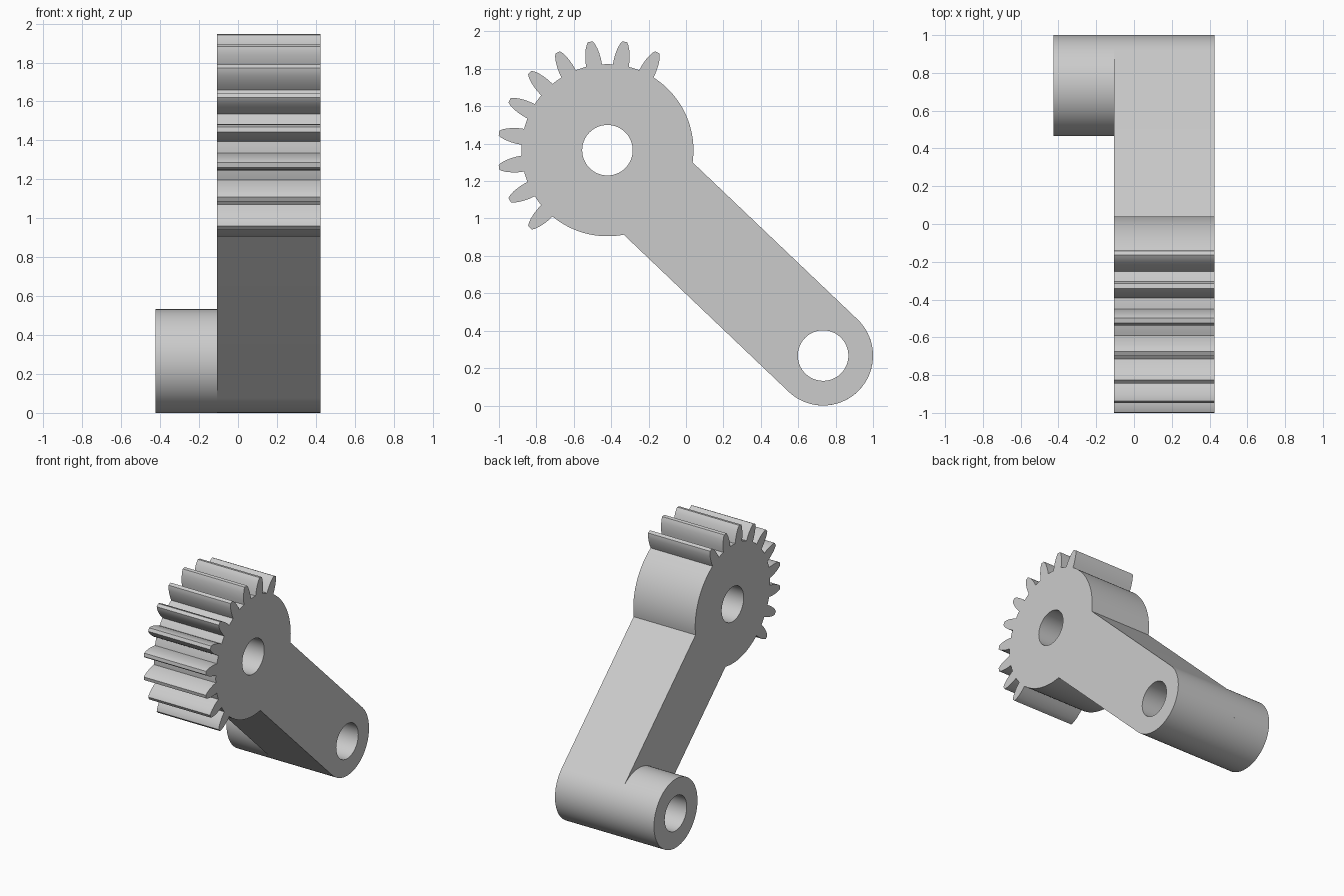
import bpy, bmesh
from math import sin, cos, asin, atan2, radians, pi, hypot, tau

if "Cube" in bpy.data.objects:
    bpy.data.objects.remove(bpy.data.objects["Cube"])

metal = bpy.data.materials.new("light grey")
metal.use_nodes = True
GREY = (0.6, 0.6, 0.6, 1)
metal.diffuse_color = GREY
metal.node_tree.nodes["Principled BSDF"].inputs["Base Color"].default_value = GREY

# Main dimensions, in the y-z plane
GEAR, END = (-0.42, 1.365), (0.733, 0.267)
ROOT_R, END_R, BORE_R = 0.46, 0.267, 0.135
BACK, MID, FRONT = -0.425, -0.107, 0.425
# Tooth profile: radius and half width from root to tip
TOOTH = [(0.46, 0.043), (0.49, 0.042), (0.52, 0.038),
         (0.55, 0.031), (0.573, 0.022), (0.587, 0.013)]


def arc(centre, radius, start, end, steps):
    return [(centre[0] + radius * cos(start + (end - start) * i / steps),
             centre[1] + radius * sin(start + (end - start) * i / steps))
            for i in range(steps + 1)]


def circle(centre, radius, steps=72):
    return arc(centre, radius, 0, tau, steps)[:-1]


def tooth(angle):
    side = [(r, asin(w / r)) for r, w in TOOTH]
    flanks = [(r, -t) for r, t in side] + [(r, t) for r, t in reversed(side)]
    return [(GEAR[0] + r * cos(angle + t), GEAR[1] + r * sin(angle + t))
            for r, t in flanks]


def extruded(name, loops, x0, x1):
    """Fill an outline with holes and extrude it along x."""
    bm = bmesh.new()
    for loop in loops:
        verts = [bm.verts.new((x0, y, z)) for y, z in loop]
        for a, b in zip(verts, verts[1:] + verts[:1]):
            bm.edges.new((a, b))
    bmesh.ops.triangle_fill(bm, use_beauty=True, edges=bm.edges[:])
    cap = bmesh.ops.extrude_face_region(bm, geom=bm.faces[:], use_keep_orig=True)
    moved = [v for v in cap["geom"] if isinstance(v, bmesh.types.BMVert)]
    bmesh.ops.translate(bm, verts=moved, vec=(x1 - x0, 0, 0))
    bmesh.ops.recalc_face_normals(bm, faces=bm.faces[:])
    mesh = bpy.data.meshes.new(name)
    bm.to_mesh(mesh)
    bm.free()
    mesh.materials.append(metal)
    obj = bpy.data.objects.new(name, mesh)
    bpy.context.collection.objects.link(obj)
    bpy.ops.object.select_all(action="DESELECT")
    obj.select_set(True)
    bpy.context.view_layer.objects.active = obj
    bpy.ops.object.shade_smooth_by_angle(angle=radians(30))
    return obj


# Gear sector outline: plain rim, ten teeth, plain rim
lean = atan2(END[1] - GEAR[1], END[0] - GEAR[0])
notch = asin(END_R / ROOT_R)
base = asin(TOOTH[0][1] / ROOT_R)
teeth = [radians(63 + 18 * i) for i in range(10)]
outline = arc(GEAR, ROOT_R, lean + notch, teeth[0] - base, 24)[:-1]
for i, angle in enumerate(teeth):
    outline += tooth(angle)
    if i < len(teeth) - 1:
        outline += arc(GEAR, ROOT_R, angle + base, teeth[i + 1] - base, 3)[1:-1]
outline += arc(GEAR, ROOT_R, teeth[-1] + base, lean + tau - notch, 20)[1:]

# Rounded end of the arm
outline += arc(END, END_R, lean - pi / 2, lean + pi / 2, 36)

extruded("toothed_lever_arm",
         [outline, circle(GEAR, BORE_R), circle(END, BORE_R)], MID, FRONT)

# Hollow boss on the far side of the arm end
extruded("pivot_boss", [circle(END, END_R), circle(END, BORE_R)], BACK, MID)
